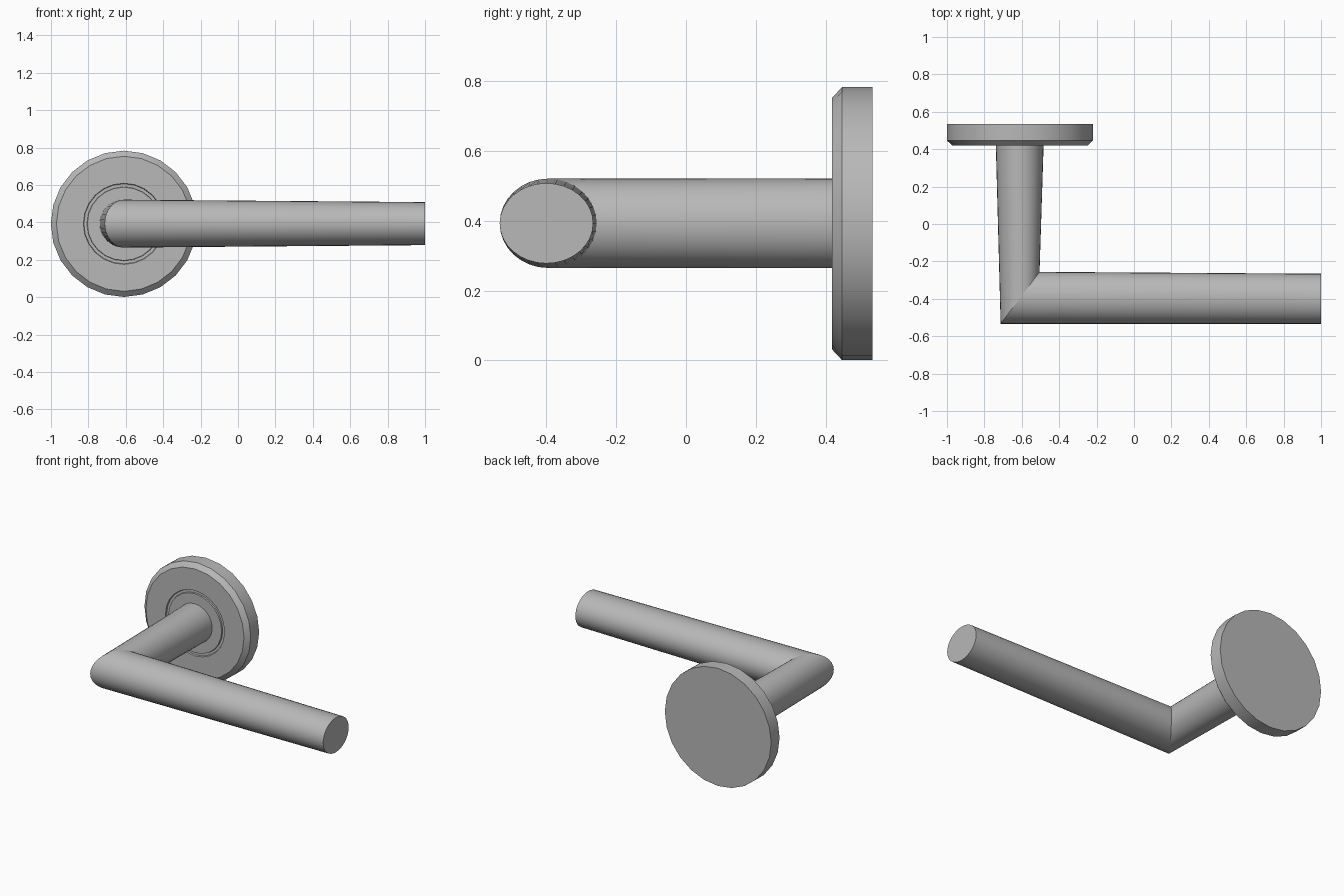
import bpy, bmesh
from math import cos, sin, tau, radians

if "Cube" in bpy.data.objects:
    bpy.data.objects.remove(bpy.data.objects["Cube"])

CX, CZ = -0.61, 0.392

metal = bpy.data.materials.new("dark_metal")
metal.diffuse_color = (0.48, 0.48, 0.48, 1)
metal.use_nodes = True
metal.node_tree.nodes["Principled BSDF"].inputs["Base Color"].default_value = metal.diffuse_color


def loft(name, rings, seam=None):
    """Bridge equal-length point rings, cap both ends, keep ring `seam` sharp."""
    n = len(rings[0])
    bm = bmesh.new()
    loops = [[bm.verts.new(p) for p in pts] for pts in rings]
    for a, b in zip(loops, loops[1:]):
        for i in range(n):
            j = (i + 1) % n
            bm.faces.new((a[i], a[j], b[j], b[i]))
    bm.faces.new(loops[0])
    bm.faces.new(loops[-1])
    bmesh.ops.recalc_face_normals(bm, faces=bm.faces)
    mesh = bpy.data.meshes.new(name)
    bm.to_mesh(mesh)
    bm.free()
    mesh.materials.append(metal)
    obj = bpy.data.objects.new(name, mesh)
    bpy.context.collection.objects.link(obj)
    bpy.context.view_layer.objects.active = obj
    obj.select_set(True)
    bpy.ops.object.shade_smooth_by_angle(angle=radians(30))
    obj.select_set(False)
    if seam is not None:
        for edge in mesh.edges:
            if all(v // n == seam for v in edge.vertices):
                edge.use_edge_sharp = True
    return obj


def ring(cx, cy, dx, dy, rz, n=32):
    """Ellipse spanned by the horizontal half-axis (dx, dy) and height rz."""
    return [(cx + dx * cos(tau * i / n), cy + dy * cos(tau * i / n),
             CZ + 0.001 + rz * sin(tau * i / n)) for i in range(n)]


# Wall rose: lathed disc with a chamfered rim and a shallow ring groove
profile = [(0.391, 0.535), (0.391, 0.447), (0.361, 0.419), (0.217, 0.419),
           (0.214, 0.428), (0.198, 0.428), (0.196, 0.419)]
loft("wall_rose", [[(CX + r * cos(tau * i / 24), y, CZ + r * sin(tau * i / 24))
                    for i in range(24)] for r, y in profile])

# Lever: tapered neck, mitred elbow and grip in one sweep
loft("lever", [ring(-0.611, 0.43, 0.128, 0, 0.128),
               ring(-0.609, -0.395, 0.104, 0.139, 0.128),
               ring(1.0, -0.4, 0, 0.134, 0.115)], seam=1)
